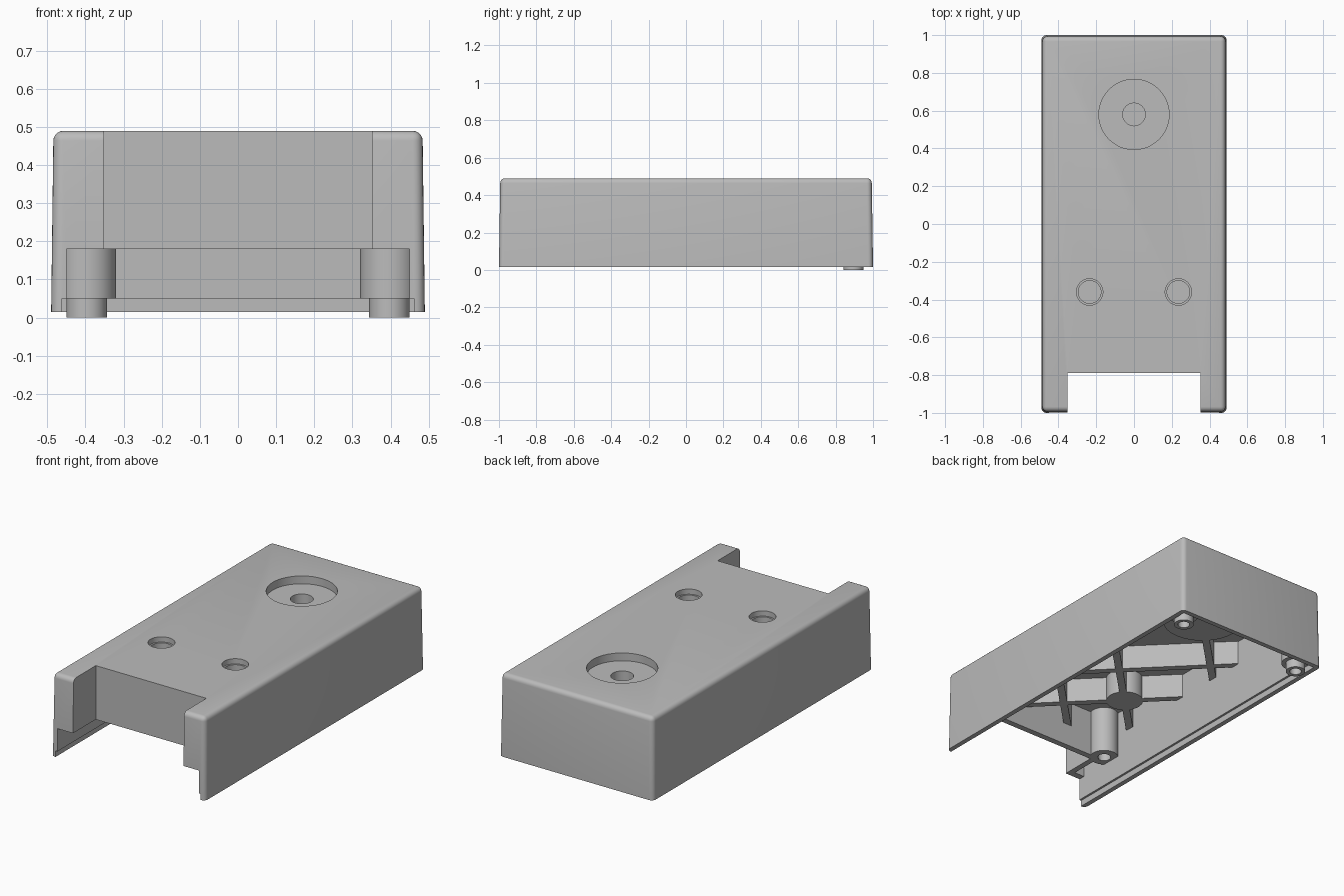
import bpy
import bmesh
import math
from mathutils import Matrix, Vector

if "Cube" in bpy.data.objects:
    bpy.data.objects.remove(bpy.data.objects["Cube"], do_unlink=True)

grey = bpy.data.materials.new("plastic_grey")
grey.use_nodes = True
colour = (0.5, 0.5, 0.5, 1)
grey.diffuse_color = colour
grey.node_tree.nodes["Principled BSDF"].inputs["Base Color"].default_value = colour

TOP, CEILING, RIB_Z, FRONT_Z = 0.49, 0.45, 0.31, 0.18
EMBED = 0.47  # height inside the roof slab where hidden parts end


def finish(name, bm):
    bmesh.ops.recalc_face_normals(bm, faces=bm.faces)
    mesh = bpy.data.meshes.new(name)
    bm.to_mesh(mesh)
    bm.free()
    mesh.materials.append(grey)
    obj = bpy.data.objects.new(name, mesh)
    bpy.context.collection.objects.link(obj)
    return obj


def prism(name, points, z0, z1):
    bm = bmesh.new()
    base = bm.faces.new([bm.verts.new((x, y, z0)) for x, y in points])
    up = bmesh.ops.extrude_face_region(bm, geom=[base])["geom"]
    bmesh.ops.translate(bm, vec=(0, 0, z1 - z0),
                        verts=[v for v in up if isinstance(v, bmesh.types.BMVert)])
    return finish(name, bm)


def block(name, x, y0, y1, z0, z1):
    return prism(name, [(-x, y0), (x, y0), (x, y1), (-x, y1)], z0, z1)


def cylinder(name, x, y, r, z0, z1):
    bm = bmesh.new()
    bmesh.ops.create_cone(bm, cap_ends=True, segments=48, radius1=r, radius2=r,
                          depth=z1 - z0,
                          matrix=Matrix.Translation((x, y, (z0 + z1) / 2)))
    return finish(name, bm)


def cut(obj, *cutters):
    bpy.context.view_layer.objects.active = obj
    for cutter in cutters:
        cutter.hide_render = True
        mod = obj.modifiers.new("cut", "BOOLEAN")
        mod.operation, mod.solver, mod.object = "DIFFERENCE", "EXACT", cutter
        bpy.ops.object.modifier_apply(modifier=mod.name)
        bpy.data.objects.remove(cutter, do_unlink=True)


parts = []

# Outer shell: slightly drafted block with rounded top and corner edges
bm = bmesh.new()
bmesh.ops.create_cube(bm, size=2)
for v in bm.verts:
    high = v.co.z > 0
    v.co = Vector((v.co.x * (0.484 if high else 0.49),
                   v.co.y * (0.993 if high else 1.0),
                   TOP if high else 0.015))
rounded = [e for e in bm.edges if max(v.co.z for v in e.verts) > 0.4]
bmesh.ops.bevel(bm, geom=rounded, offset=0.026, segments=5, profile=0.5,
                affect="EDGES")
shell = finish("shell", bm)

# Hollow inside, following the front notch at an even wall thickness
half = [(0.45, 0.96), (0.45, -0.96), (0.385, -0.96), (0.385, -0.755)]
plan = half + [(-x, y) for x, y in reversed(half)]
cut(shell,
    block("notch_cutter", 0.352, -1.2, -0.79, -0.1, 0.7),
    prism("cavity_cutter", plan, -0.1, CEILING),
    block("front_opening_cutter", 0.45, -1.2, -0.7, -0.1, FRONT_Z),
    block("lip_cutter", 0.462, -1.2, 0.972, -0.1, 0.05),
    cylinder("pocket_cutter", 0, 0.58, 0.186, 0.445, 0.6))
parts.append(shell)

# Pocket boss under the roof, with a blind hole
pocket_boss = cylinder("pocket_boss", 0, 0.58, 0.215, RIB_Z, EMBED)
cut(pocket_boss,
    cylinder("pocket_cutter", 0, 0.58, 0.186, 0.445, 0.6),
    cylinder("hole_cutter", 0, 0.58, 0.06, 0.34, 0.6))
parts.append(pocket_boss)

for side, sx in (("left", 1), ("right", -1)):
    # Stepped blind hole through the roof into a round boss
    x, y = 0.235 * sx, -0.36
    boss = cylinder(side + "_hole_boss", x, y, 0.1, RIB_Z, EMBED)
    for target in (shell, boss):
        cut(target,
            cylinder("step_cutter", x, y, 0.07, 0.46, 0.6),
            cylinder("hole_cutter", x, y, 0.06, 0.36, 0.6))
    parts.append(boss)

    # Front screw post
    post = cylinder(side + "_front_post", 0.4 * sx, -0.73, 0.077, FRONT_Z, EMBED)
    cut(post, cylinder("hole_cutter", 0.4 * sx, -0.73, 0.036, 0, 0.4))
    parts.append(post)

    # Back post with a hollow foot
    x, y = 0.397 * sx, 0.895
    post = cylinder(side + "_back_post", x, y, 0.077, 0.05, EMBED)
    foot = cylinder(side + "_back_foot", x, y, 0.053, 0, 0.06)
    for target in (post, foot):
        cut(target, cylinder("hole_cutter", x, y, 0.032, -0.1, 0.3))
    parts += [post, foot]


# Diagonal ribs running from each boss to the walls
def rib(name, x, y, radius, dx, dy):
    reach_y = 0.962 - y if dy > 0 else y + 0.77
    end = min(0.46 - x * dx, reach_y)
    start = (radius - 0.012) / math.sqrt(2)
    w = 0.02 / math.sqrt(2)
    corners = [(x + dx * t - dy * s, y + dy * t + dx * s)
               for t, s in ((start, -w), (end, -w), (end, w), (start, w))]
    parts.append(prism(name, corners, RIB_Z, EMBED))


for label, x, y, radius in (("pocket", 0, 0.58, 0.215),
                            ("left", 0.235, -0.36, 0.1),
                            ("right", -0.235, -0.36, 0.1)):
    for dx in (1, -1):
        for dy in (1, -1):
            rib(label + "_rib", x, y, radius, dx, dy)

# Smooth the round surfaces and keep the edges crisp
bpy.ops.object.select_all(action="DESELECT")
for obj in parts:
    obj.select_set(True)
bpy.context.view_layer.objects.active = shell
bpy.ops.object.shade_smooth_by_angle(angle=math.radians(30))
